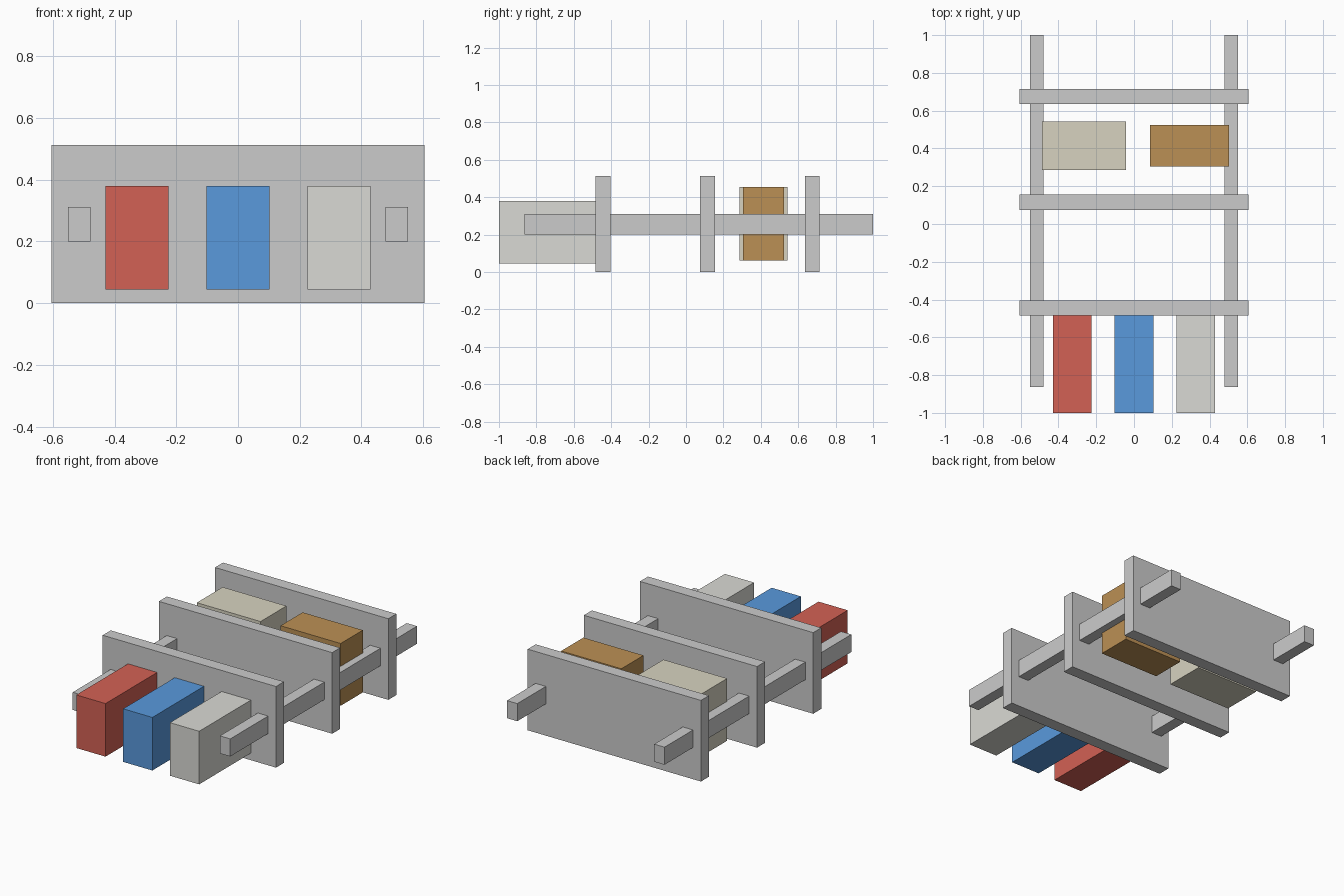
import bpy

if "Cube" in bpy.data.objects:
    bpy.data.objects.remove(bpy.data.objects["Cube"])


def box(name, x, y, z, color=None):
    """Axis-aligned box from (min, max) ranges."""
    bpy.ops.mesh.primitive_cube_add(size=1)
    ob = bpy.context.object
    ob.name = ob.data.name = name
    lo, hi = zip(x, y, z)
    for v in ob.data.vertices:
        v.co = [b if c > 0 else a for a, b, c in zip(lo, hi, v.co)]
    if color:
        mat = bpy.data.materials.new(name + "_colour")
        mat.diffuse_color = (*color, 1)
        mat.use_nodes = True
        mat.node_tree.nodes["Principled BSDF"].inputs["Base Color"].default_value = mat.diffuse_color
        ob.data.materials.append(mat)
    return ob


# Three upright cross panels
for name, y in (("front_panel", -0.445), ("middle_panel", 0.115), ("back_panel", 0.675)):
    box(name, (-0.605, 0.605), (y - 0.04, y + 0.04), (0, 0.512))

# Two long rails running through the panels
for name, x in (("left_rail", -0.514), ("right_rail", 0.514)):
    box(name, (x - 0.036, x + 0.036), (-0.863, 1.0), (0.2, 0.311))

# Three coloured blocks on the front panel
for name, x, color in (("red_block", -0.327, (0.65, 0.12, 0.09)),
                       ("blue_block", 0, (0.1, 0.32, 0.72)),
                       ("white_block", 0.327, (0.7, 0.7, 0.66))):
    box(name, (x - 0.102, x + 0.102), (-1.0, -0.483), (0.044, 0.379), color)

# Two blocks held between the middle and back panels
box("cream_block", (-0.487, -0.042), (0.285, 0.543), (0.062, 0.455), (0.68, 0.65, 0.53))
box("tan_block", (0.084, 0.504), (0.304, 0.525), (0.062, 0.455), (0.5, 0.28, 0.09))
